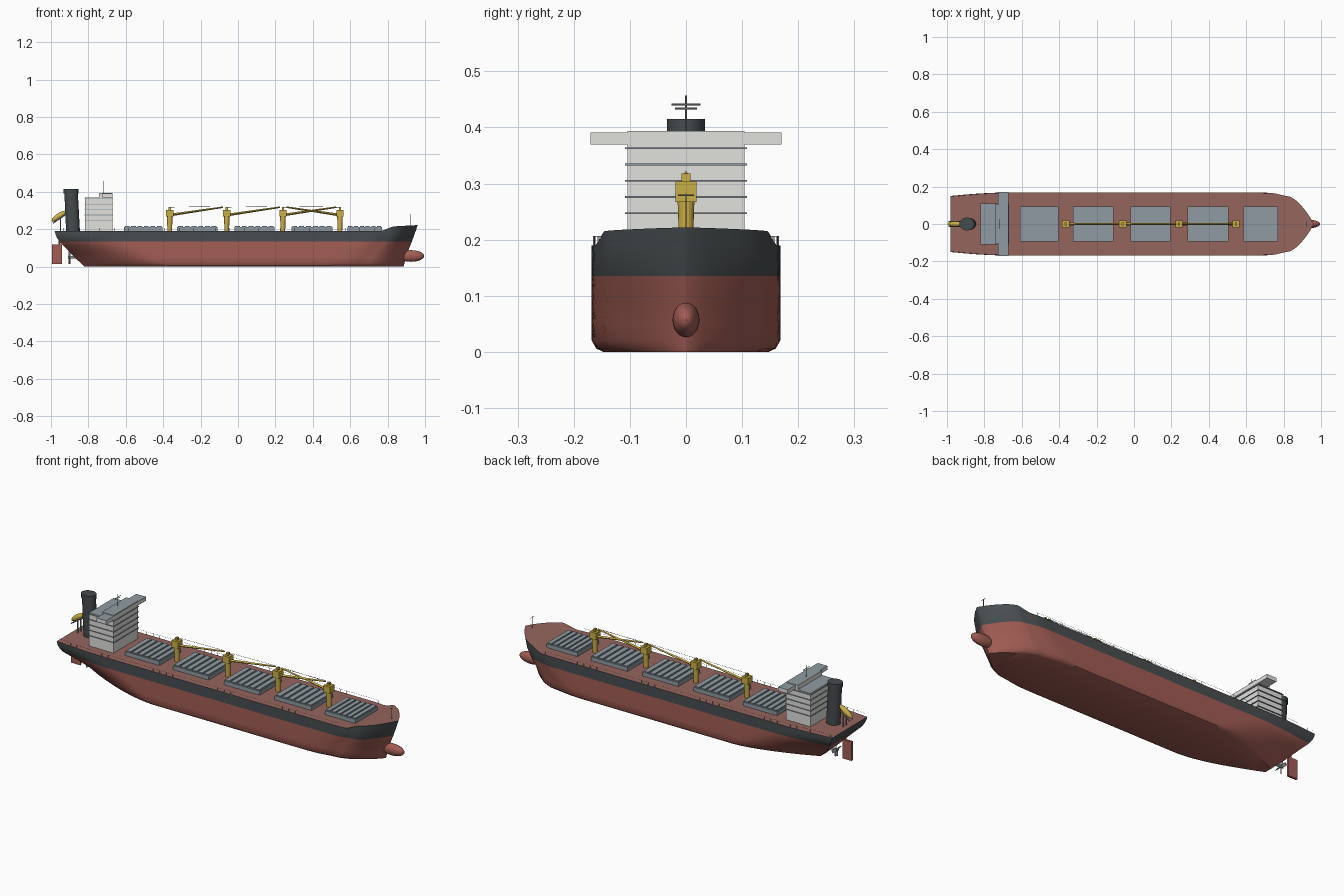
import bpy, bmesh, math
from mathutils import Vector, Matrix

if "Cube" in bpy.data.objects:
    bpy.data.objects.remove(bpy.data.objects["Cube"])

def material(name, rgb):
    m = bpy.data.materials.new(name)
    m.use_nodes = True
    m.diffuse_color = (*rgb, 1)
    m.node_tree.nodes["Principled BSDF"].inputs["Base Color"].default_value = (*rgb, 1)
    return m

red = material("hull red", (0.36, 0.11, 0.09))
black = material("hull black", (0.065, 0.075, 0.08))
deck_red = material("deck red", (0.3, 0.13, 0.11))
white = material("house white", (0.75, 0.75, 0.73))
grey = material("hatch grey", (0.28, 0.33, 0.36))
yellow = material("crane yellow", (0.6, 0.43, 0.06))
dark = material("funnel charcoal", (0.06, 0.07, 0.075))
metal = material("rail metal", (0.25, 0.26, 0.27))

def finish(name, bm, mats, smooth=False):
    bmesh.ops.recalc_face_normals(bm, faces=bm.faces)
    me = bpy.data.meshes.new(name)
    bm.to_mesh(me)
    bm.free()
    for m in mats:
        me.materials.append(m)
    ob = bpy.data.objects.new(name, me)
    bpy.context.collection.objects.link(ob)
    if smooth:
        bpy.ops.object.select_all(action="DESELECT")
        ob.select_set(True)
        bpy.context.view_layer.objects.active = ob
        bpy.ops.object.shade_smooth_by_angle(angle=math.radians(35))
    return ob

def add_box(bm, x, y, z):
    """Box from (low, high) ranges."""
    mid = Vector([(a + b) / 2 for a, b in (x, y, z)])
    size = [b - a for a, b in (x, y, z)]
    bmesh.ops.create_cube(bm, size=1, matrix=Matrix.Translation(mid) @ Matrix.Diagonal((*size, 1)))

def add_rod(bm, a, b, r1, r2=None, sides=6):
    a, b = Vector(a), Vector(b)
    rot = (b - a).to_track_quat("Z", "Y").to_matrix().to_4x4()
    bmesh.ops.create_cone(bm, cap_ends=True, segments=sides, radius1=r1,
                          radius2=r1 if r2 is None else r2, depth=(b - a).length,
                          matrix=Matrix.Translation((a + b) / 2) @ rot)

def lerp(table, v):
    if v <= table[0][0]:
        return table[0][1]
    for (a, p), (b, q) in zip(table, table[1:]):
        if v <= b:
            return p + (q - p) * (v - a) / (b - a)
    return table[-1][1]

# Hull shape curves
STERN = [(0, -.82), (.06, -.885), (.1, -.92), (.135, -.955), (.16, -.972), (.19, -.98)]
BOW = [(0, .885), (.06, .9), (.135, .93), (.19, .95), (.222, .96)]
STERN_WIDTH = [(0, .02), (.06, .05), (.1, .1), (.135, .135), (.165, .15)]
BILGE = [(0, .147), (.006, .16), (.02, .168)]
TAPER = [(0, 1), (.2, .98), (.38, .91), (.54, .86), (.69, .7), (.85, .4), (.96, .14), (1, .01)]
DECK = [(.775, .19), (.83, .215), (.96, .222)]
WATER = .135

def hull_point(u, z, above=None):
    """Starboard-to-port half section point at length fraction u."""
    if above is not None:
        z = WATER + (lerp(DECK, -.98 + 1.94 * u) - WATER) * above
    s, b = lerp(STERN, z), lerp(BOW, z)
    x = s + (b - s) * u
    k = min(z / .16, 1)
    aft, fore = -.38 - .32 * k, .5 + .2 * k
    w = lerp(BILGE, z)
    if x < aft:
        t = (aft - x) / (aft - s)
        w += (min(lerp(STERN_WIDTH, z), w) - w) * t ** 1.6
    elif x > fore:
        w *= lerp(TAPER, (x - fore) / (b - fore))
    return Vector((x, w, z))

LEVELS = [(z, None) for z in (0, .006, .02, .05, .08, .11, WATER)] + [(0, .35), (0, .7), (0, 1)]
N = 110
bm = bmesh.new()
rings = []
for i in range(N + 1):
    half = [hull_point(i / N, z, f) for z, f in LEVELS]
    ring = [bm.verts.new(p) for p in half]
    ring += [bm.verts.new((p.x, -p.y, p.z)) for p in reversed(half)]
    rings.append(ring)
count = len(rings[0])
for a, b in zip(rings, rings[1:]):
    for j in range(count):
        k = (j + 1) % count
        f = bm.faces.new((a[j], a[k], b[k], b[j]))
        if j == len(LEVELS) - 1:
            f.material_index = 2
for end in (rings[0], rings[-1]):
    for j in range(len(LEVELS) - 1):
        bm.faces.new((end[j], end[j + 1], end[count - 2 - j], end[count - 1 - j]))
for f in bm.faces:
    if f.material_index == 0 and f.calc_center_median().z > WATER:
        f.material_index = 1
finish("hull", bm, [red, black, deck_red], True)

# Bulbous bow
bm = bmesh.new()
bmesh.ops.create_uvsphere(bm, u_segments=24, v_segments=14, radius=1,
                          matrix=Matrix.Translation((.925, 0, .057)) @ Matrix.Diagonal((.07, .024, .031, 1)))
finish("bulbous_bow", bm, [red], True)

# Rudder and propeller
bm = bmesh.new()
add_box(bm, (-.995, -.94), (-.006, .006), (.015, .118))
add_rod(bm, (-.955, 0, .11), (-.955, 0, .17), .006)
finish("rudder", bm, [red])
bm = bmesh.new()
add_rod(bm, (-.91, 0, .05), (-.84, 0, .05), .007, sides=12)
for i in range(4):
    turn = Matrix.Rotation(i * math.pi / 2, 4, "X")
    tilt = Matrix.Rotation(.6, 4, "Z")
    bmesh.ops.create_cube(bm, size=1, matrix=Matrix.Translation((-.9, 0, .05)) @ turn
                          @ Matrix.Translation((0, 0, .02)) @ tilt @ Matrix.Diagonal((.003, .016, .032, 1)))
finish("propeller", bm, [metal])

# Cargo hatches with raised cover ribs
for n, (a, b) in enumerate([(-.61, -.405), (-.325, -.11), (-.02, .195), (.285, .505), (.585, .77)]):
    bm = bmesh.new()
    add_box(bm, (a, b), (-.093, .093), (.185, .211))
    pitch = (b - a) / 6
    for i in range(6):
        x = a + pitch * (i + .5)
        add_box(bm, (x - pitch * .36, x + pitch * .36), (-.09, .09), (.21, .217))
    finish(f"hatch_{n + 1}", bm, [grey])

# Deck cranes, the foremost one reaching aft
for n, (x, way) in enumerate([(-.365, 1), (-.06, 1), (.24, 1), (.545, -1)]):
    bm = bmesh.new()
    add_rod(bm, (x, 0, .185), (x, 0, .27), .012, .015, 16)
    add_box(bm, (x - .019, x + .019), (-.019, .019), (.267, .304))
    tip = (x + way * .285, 0, .318)
    add_rod(bm, (x + way * .015, 0, .278), tip, .007, .004, 4)
    add_box(bm, (x - .006, x + .006), (-.008, .008), (.304, .318))
    finish(f"crane_{n + 1}", bm, [yellow])
    bm = bmesh.new()
    add_rod(bm, (x, 0, .318), (tip[0], 0, .322), .0008, sides=4)
    finish(f"crane_cable_{n + 1}", bm, [metal])

# Accommodation block, wheelhouse and bridge wings with grey roofs
bm = bmesh.new()
add_box(bm, (-.818, -.672), (-.104, .104), (.185, .37))
add_box(bm, (-.742, -.672), (-.104, .104), (.368, .394))
add_box(bm, (-.728, -.67), (-.17, .17), (.37, .391))
bm.normal_update()
for f in bm.faces:
    f.material_index = int(f.normal.z > .5)
finish("accommodation", bm, [white, grey])
bm = bmesh.new()
for i in range(5):
    z = .247 + .029 * i
    add_box(bm, (-.822, -.668), (-.109, .109), (z - .0015, z + .0015))
finish("storey_ledges", bm, [grey])

# Raked funnel with cap
bm = bmesh.new()
add_rod(bm, (0, 0, 0), (0, 0, .215), .037, .036, 32)
add_rod(bm, (0, 0, .205), (0, 0, .228), .04, .04, 32)
for v in bm.verts:
    v.co = Vector((v.co.x - .882 - v.co.z * .05, v.co.y * .85, v.co.z + .187))
finish("funnel", bm, [dark], True)

# Stern lifeboat on its ramp
bm = bmesh.new()
tilt = Matrix.Translation((-.957, 0, .27)) @ Matrix.Rotation(-.6, 4, "Y")
bmesh.ops.create_uvsphere(bm, u_segments=16, v_segments=10, radius=1,
                          matrix=tilt @ Matrix.Diagonal((.047, .015, .015, 1)))
finish("lifeboat", bm, [yellow], True)
bm = bmesh.new()
for y in (-.013, .013):
    add_rod(bm, (-.99, y, .232), (-.91, y, .285), .003)
    add_rod(bm, (-.95, y, .185), (-.95, y, .258), .003)
finish("lifeboat_ramp", bm, [metal])

# Masts
bm = bmesh.new()
add_rod(bm, (-.72, 0, .39), (-.72, 0, .457), .0015)
for z, w in ((.434, .02), (.441, .026)):
    add_rod(bm, (-.72, -w, z), (-.72, w, z), .0015)
finish("radar_mast", bm, [metal])
bm = bmesh.new()
add_rod(bm, (.92, 0, .215), (.92, 0, .282), .0013)
add_rod(bm, (.92, -.014, .279), (.92, .014, .279), .0013)
finish("fore_mast", bm, [metal])

# Deck railings along both edges
bm = bmesh.new()
for side in (-1, 1):
    edge = []
    for i in range(45):
        p = hull_point(.005 + i * .02, 0, 1)
        edge.append(Vector((p.x, side * (p.y - .003), p.z)))
    for p in edge:
        add_rod(bm, p, p + Vector((0, 0, .016)), .0005, sides=4)
    for a, b in zip(edge, edge[1:]):
        up = Vector((0, 0, .016))
        add_rod(bm, a + up, b + up, .0005, sides=4)
finish("railings", bm, [metal])
